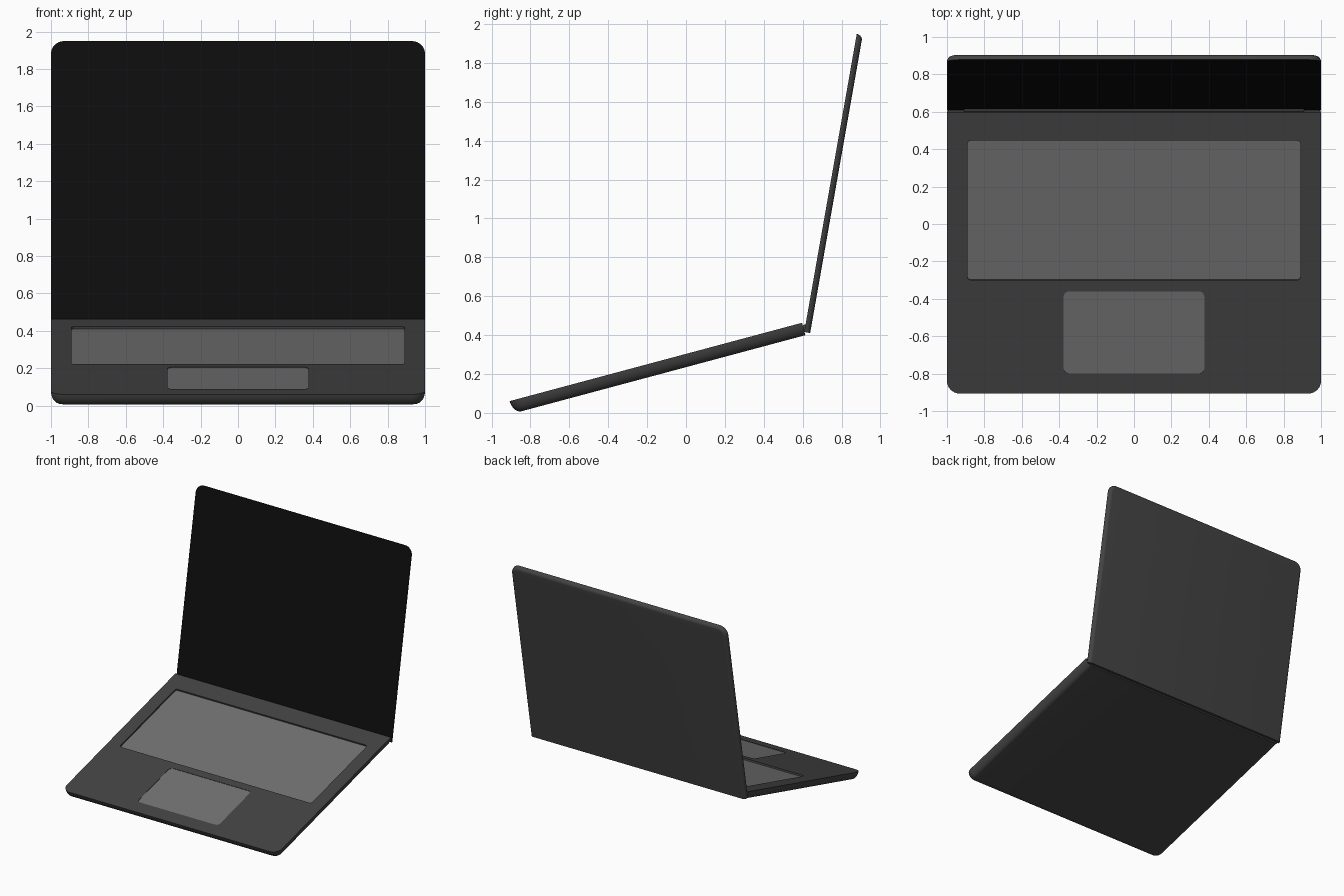
import bpy, bmesh, math
from mathutils import Vector

if "Cube" in bpy.data.objects:
    bpy.data.objects.remove(bpy.data.objects["Cube"])


def material(name, rgb):
    m = bpy.data.materials.new(name)
    m.diffuse_color = (*rgb, 1)
    m.use_nodes = True
    m.node_tree.nodes["Principled BSDF"].inputs["Base Color"].default_value = m.diffuse_color
    return m


BODY = material("dark grey body", (0.056, 0.056, 0.056))
PAD = material("mid grey pads", (0.165, 0.165, 0.165))
SCREEN = material("black screen", (0.004, 0.004, 0.004))

LENGTH = 1.557


def frame(origin, along, normal):
    """Maps (x, distance from hinge, height over face) to world space."""
    o, a, n = Vector(origin), Vector(along), Vector(normal)
    return lambda x, u, v: o + Vector((x, 0, 0)) + a * u + n * v


B, S = math.radians(15), math.radians(10)
base_frame = frame((0, 0.597, 0.4635), (0, -math.cos(B), -math.sin(B)),
                   (0, -math.sin(B), math.cos(B)))
lid_frame = frame((0, 0.608, 0.416), (0, math.sin(S), math.cos(S)),
                  (0, -math.cos(S), math.sin(S)))


def outline(hw, u0, u1, r_back, r_front, n=8):
    """Rounded rectangle as (x, u) points."""
    pts = []
    for i, (sx, su, r) in enumerate(((1, 1, r_front), (-1, 1, r_front),
                                     (-1, -1, r_back), (1, -1, r_back))):
        cx = sx * (hw - r)
        cu = u1 - r if su > 0 else u0 + r
        for k in range(n + 1 if r else 1):
            a = math.pi / 2 * (i + k / n)
            pts.append((cx + r * math.cos(a), cu + r * math.sin(a)))
    return pts


def loft(name, rings, place, mat, face_mat=None):
    """Skins stacked outlines; rings are (points, height). First cap may differ."""
    bm = bmesh.new()
    loops = [[bm.verts.new(place(x, u, v)) for x, u in pts] for pts, v in rings]
    for a, b in zip(loops, loops[1:]):
        for i in range(len(a)):
            j = (i + 1) % len(a)
            bm.faces.new((a[i], a[j], b[j], b[i]))
    cap = bm.faces.new(loops[0])
    bm.faces.new(loops[-1])
    if face_mat:
        cap.material_index = 1
    bmesh.ops.recalc_face_normals(bm, faces=bm.faces)
    me = bpy.data.meshes.new(name)
    bm.to_mesh(me)
    bm.free()
    me.materials.append(mat)
    if face_mat:
        me.materials.append(face_mat)
    ob = bpy.data.objects.new(name, me)
    bpy.context.collection.objects.link(ob)
    return ob


def smooth(ob):
    bpy.ops.object.select_all(action='DESELECT')
    ob.select_set(True)
    bpy.context.view_layer.objects.active = ob
    bpy.ops.object.shade_smooth_by_angle(angle=math.radians(30))


def shell(name, thick, inset, place, face_mat=None, n=7):
    """Slab with its outer edges rolled under, square at the hinge."""
    rings = []
    for k in range(n + 1):
        a = math.pi / 2 * k / n
        i = inset * (1 - math.cos(a))
        rings.append((outline(1 - i, 0, LENGTH - i, 0, 0.07 - i),
                      -thick * math.sin(a)))
    return loft(name, rings, place, BODY, face_mat)


def recess(target, name, hw, u0, u1, r, depth):
    """Cuts a pocket in the deck and lays a pad on its floor."""
    pts = outline(hw, u0, u1, r, r)
    cutter = loft(name + "_cutter", [(pts, 0.02), (pts, -depth - 0.006)],
                  base_frame, BODY)
    cutter.hide_render = True
    mod = target.modifiers.new("pocket", 'BOOLEAN')
    mod.operation = 'DIFFERENCE'
    mod.solver = 'EXACT'
    mod.object = cutter
    bpy.context.view_layer.objects.active = target
    bpy.ops.object.modifier_apply(modifier=mod.name)
    bpy.data.objects.remove(cutter)
    loft(name, [(pts, -depth), (pts, -depth - 0.007)], base_frame, PAD)


# Base with keyboard and touchpad pockets
base = shell("base", 0.066, 0.045, base_frame)
recess(base, "keyboard", 0.89, 0.157, 0.929, 0.018, 0.013)
recess(base, "touchpad", 0.376, 0.991, 1.446, 0.03, 0.003)
smooth(base)

# Lid whose front face is the screen
smooth(shell("lid", 0.031, 0.028, lid_frame, SCREEN))

# Hinge bar
bpy.ops.mesh.primitive_cylinder_add(vertices=24, radius=0.018, depth=1.82,
                                    location=(0, 0.613, 0.436),
                                    rotation=(0, math.pi / 2, 0))
hinge = bpy.context.object
hinge.name = "hinge"
hinge.data.materials.append(BODY)
smooth(hinge)
